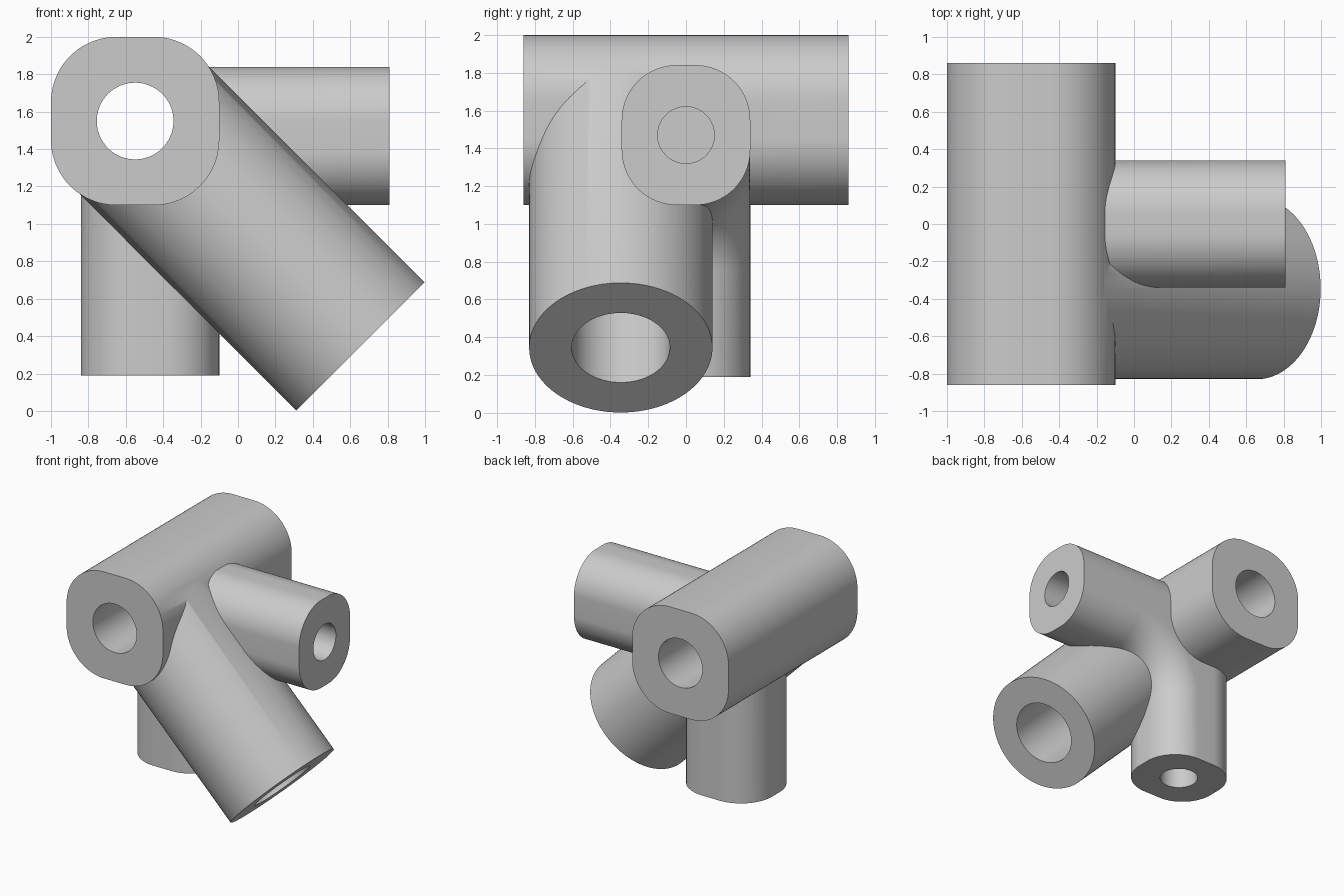
import bpy, bmesh, math
from mathutils import Vector

if "Cube" in bpy.data.objects:
    bpy.data.objects.remove(bpy.data.objects["Cube"])

grey = bpy.data.materials.new("plain grey")
grey.diffuse_color = (0.6, 0.6, 0.6, 1)
grey.use_nodes = True
grey.node_tree.nodes["Principled BSDF"].inputs["Base Color"].default_value = grey.diffuse_color


def rounded(w, h, r, n=20):
    """Outline of a rounded rectangle; a circle when w = h = 2r."""
    pts = []
    for k, (sx, sy) in enumerate(((1, 1), (-1, 1), (-1, -1), (1, -1))):
        for i in range(n + 1):
            a = math.pi / 2 * (k + i / n)
            p = (sx * (w / 2 - r) + r * math.cos(a), sy * (h / 2 - r) + r * math.sin(a))
            if not pts or math.dist(p, pts[-1]) > 1e-5:
                pts.append(p)
    if math.dist(pts[0], pts[-1]) < 1e-5:
        pts.pop()
    return pts


def loft(name, rings):
    """Solid through a list of matching rings, capped at both ends."""
    bm = bmesh.new()
    loops = [[bm.verts.new(p) for p in ring] for ring in rings]
    n = len(loops[0])
    for a, b in zip(loops, loops[1:]):
        for i in range(n):
            j = (i + 1) % n
            bm.faces.new((a[i], a[j], b[j], b[i]))
    bm.faces.new(loops[0])
    bm.faces.new(loops[-1])
    bmesh.ops.recalc_face_normals(bm, faces=bm.faces)
    me = bpy.data.meshes.new(name)
    bm.to_mesh(me)
    bm.free()
    me.materials.append(grey)
    ob = bpy.data.objects.new(name, me)
    bpy.context.collection.objects.link(ob)
    return ob


def prism(name, profile, start, end):
    """Extrude a profile from start to end; its first axis stays horizontal."""
    s, e = Vector(start), Vector(end)
    d = (e - s).normalized()
    u = Vector((1, 0, 0)) if abs(d.y) > 0.9 else Vector((0, 1, 0))
    v = d.cross(u)
    return loft(name, [[c + u * p[0] + v * p[1] for p in profile] for c in (s, e)])


def circle(r):
    return rounded(2 * r, 2 * r, r, 24)


def combine(base, other, mode):
    mod = base.modifiers.new("join", 'BOOLEAN')
    mod.operation, mod.solver, mod.object = mode, 'EXACT', other
    bpy.context.view_layer.objects.active = base
    bpy.ops.object.modifier_apply(modifier=mod.name)
    bpy.data.objects.remove(other, do_unlink=True)


# main sleeve running front to back
body = prism("connector_body", rounded(0.9, 0.9, 0.35), (-0.55, -0.86, 1.55), (-0.55, 0.86, 1.55))

# side arm, downward leg and round slanted socket
arm = prism("side_arm", rounded(0.68, 0.74, 0.29), (-0.4, 0, 1.47), (0.81, 0, 1.47))
leg = prism("leg", rounded(0.68, 0.74, 0.29), (-0.47, 0, 0.19), (-0.47, 0, 1.35))
slant = prism("slanted_socket", circle(0.485), (-0.55, -0.345, 1.55), (0.655, -0.345, 0.345))

# rounded inner elbow between leg and arm
section = [(y * 0.998, min(v, 0.1)) for y, v in rounded(0.68, 0.74, 0.29)]
rings = []
for i in range(17):
    a = math.pi / 2 * (1 + i / 16)
    rings.append([(0.25 + (0.72 + v) * math.cos(a), y, 0.75 + (0.72 + v) * math.sin(a))
                  for y, v in section])
elbow = loft("inner_elbow", rings)

for part in (leg, arm, elbow, slant):
    combine(body, part, 'UNION')

# bores: through the sleeve, blind in the others
k = math.sqrt(0.5)
bores = [
    (0.205, (-0.55, -1, 1.55), (-0.55, 1, 1.55)),
    (0.15, (0.9, 0, 1.47), (0.31, 0, 1.47)),
    (0.15, (-0.47, 0, 0.1), (-0.47, 0, 0.69)),
    (0.26, (0.655 + 0.1 * k, -0.345, 0.345 - 0.1 * k), (0.655 - 0.8 * k, -0.345, 0.345 + 0.8 * k)),
]
for r, s, e in bores:
    combine(body, prism("bore_cutter", circle(r), s, e), 'DIFFERENCE')

bpy.ops.object.select_all(action='DESELECT')
body.select_set(True)
bpy.context.view_layer.objects.active = body
bpy.ops.object.shade_smooth_by_angle(angle=math.radians(30))
